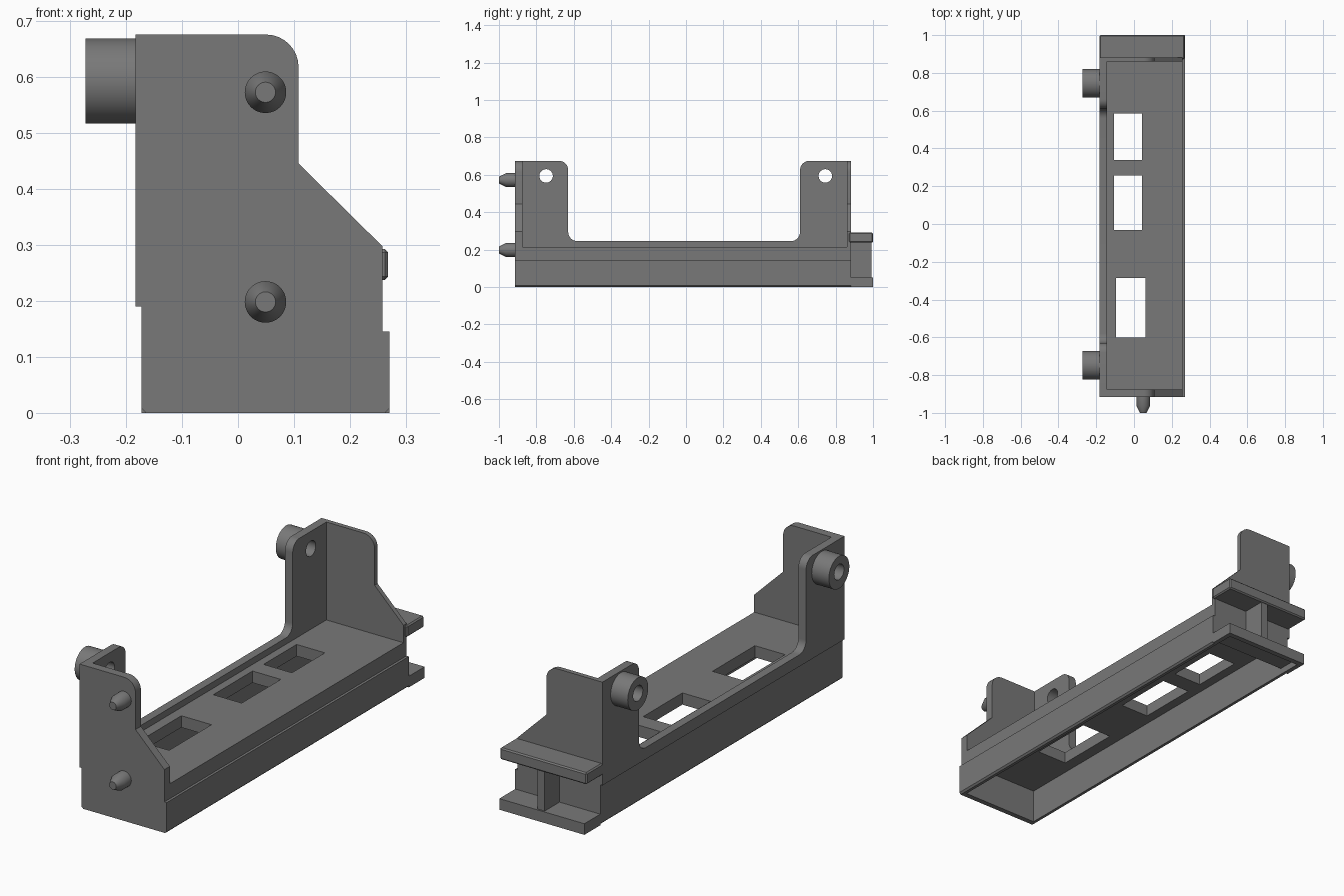
import bpy, bmesh, math
from mathutils import Vector

if "Cube" in bpy.data.objects:
    bpy.data.objects.remove(bpy.data.objects["Cube"])

grey = bpy.data.materials.new("dark_grey")
grey.use_nodes = True
grey.diffuse_color = (0.19, 0.19, 0.19, 1)
grey.node_tree.nodes["Principled BSDF"].inputs["Base Color"].default_value = (0.19, 0.19, 0.19, 1)


def finish(name, bm):
    bmesh.ops.recalc_face_normals(bm, faces=bm.faces[:])
    me = bpy.data.meshes.new(name)
    bm.to_mesh(me)
    bm.free()
    me.materials.append(grey)
    ob = bpy.data.objects.new(name, me)
    bpy.context.collection.objects.link(ob)
    return ob


def prism(name, pts, axis, a, b):
    """Extrude a profile along x (profile is y,z) or y (profile is x,z) from a to b."""
    bm = bmesh.new()
    place = (lambda p: (a, p[0], p[1])) if axis == 'x' else (lambda p: (p[0], a, p[1]))
    face = bm.faces.new([bm.verts.new(place(p)) for p in pts])
    ext = bmesh.ops.extrude_face_region(bm, geom=[face])
    shift = Vector((b - a, 0, 0)) if axis == 'x' else Vector((0, b - a, 0))
    bmesh.ops.translate(bm, vec=shift, verts=[g for g in ext["geom"] if isinstance(g, bmesh.types.BMVert)])
    return finish(name, bm)


def box(name, x, y, z, bevel=0):
    ob = prism(name, [(x[0], z[0]), (x[1], z[0]), (x[1], z[1]), (x[0], z[1])], 'y', *y)
    if bevel:
        mod = ob.modifiers.new("chamfer", 'BEVEL')
        mod.width, mod.segments = bevel, 1
    return ob


def arc(cx, cz, r, start, end, n=8):
    return [(cx + r * math.cos(math.radians(start + (end - start) * i / n)),
             cz + r * math.sin(math.radians(start + (end - start) * i / n))) for i in range(n + 1)]


def lathe(name, rings, axis, origin, n=48):
    """Solid of stacked rings (position, radius) along x or y."""
    bm = bmesh.new()
    loops = []
    for t, r in rings:
        loop = []
        for i in range(n):
            u, v = r * math.cos(math.tau * i / n), r * math.sin(math.tau * i / n)
            co = (t, origin[0] + u, origin[1] + v) if axis == 'x' else (origin[0] + u, t, origin[1] + v)
            loop.append(bm.verts.new(co))
        loops.append(loop)
    for l0, l1 in zip(loops, loops[1:]):
        for i in range(n):
            bm.faces.new((l0[i], l0[(i + 1) % n], l1[(i + 1) % n], l1[i]))
    bm.faces.new(loops[0])
    bm.faces.new(loops[-1])
    return finish(name, bm)


def activate(ob):
    bpy.ops.object.select_all(action='DESELECT')
    ob.select_set(True)
    bpy.context.view_layer.objects.active = ob


def smooth(ob):
    activate(ob)
    bpy.ops.object.shade_smooth_by_angle(angle=math.radians(30))


def cut(ob, cutters):
    activate(ob)
    for c in cutters:
        mod = ob.modifiers.new("cut", 'BOOLEAN')
        mod.operation, mod.solver, mod.object = 'DIFFERENCE', 'EXACT', c
        bpy.ops.object.modifier_apply(modifier=mod.name)


def discard(cutters):
    for c in cutters:
        bpy.data.objects.remove(c)


FRONT, BACK, FLOOR, TOP = -0.915, 0.882, 0.215, 0.675

# Hollow base with a stepped cross-section, open underneath
base = prism("base_tray", [(-0.164, 0), (0.262, 0), (0.27, 0.008), (0.27, 0.145), (0.258, 0.145),
                           (0.258, FLOOR), (-0.183, FLOOR), (-0.183, 0.19), (-0.172, 0.19),
                           (-0.172, 0.008)], 'y', FRONT, BACK)
cavity = box("cavity_cutter", (-0.15, 0.248), (-0.89, 0.86), (-0.1, 0.16))
pocket = box("pocket_cutter", (-0.15, 0.248), (0.8, 0.975), (-0.1, 0.03))
windows = [box("window_cutter", x, y, (0.1, 0.3)) for x, y in (
    ((-0.105, 0.042), (0.34, 0.585)),
    ((-0.105, 0.042), (-0.033, 0.258)),
    ((-0.095, 0.062), (-0.6, -0.285)))]
cut(base, [cavity, pocket] + windows)

# I-shaped tail: foot, upper flange and web
foot = box("tail_foot", (-0.172, 0.27), (BACK, 1.0), (0, 0.052))
cut(foot, [pocket])
box("tail_flange", (-0.183, 0.268), (BACK - 0.01, 1.0), (0.237, 0.292), 0.006)
box("tail_web", (0.04, 0.076), (BACK - 0.01, 0.992), (0.04, 0.245))
discard([cavity, pocket] + windows)

# End plates with a sloped shoulder and one rounded top corner
plate = [(-0.183, FLOOR), (0.258, FLOOR), (0.258, 0.297), (0.108, 0.445)]
plate += arc(0.05, TOP - 0.058, 0.058, 0, 90) + [(-0.183, TOP)]
smooth(prism("front_plate", plate, 'y', FRONT, -0.875))
smooth(prism("back_plate", plate, 'y', 0.86, BACK))

# Side rail rising into a post at each end
rail = [(-0.875, FLOOR), (0.86, FLOOR), (0.86, TOP)]
rail += arc(0.66, TOP - 0.05, 0.05, 90, 180)
rail += arc(0.56, 0.295, 0.05, 0, -90)
rail += arc(-0.58, 0.295, 0.05, 270, 180)
rail += arc(-0.68, TOP - 0.05, 0.05, 0, 90) + [(-0.875, TOP)]
side_rail = prism("side_rail", rail, 'x', -0.183, -0.143)

# Bored bosses on the outside of the posts
for name, y in (("front_boss", -0.748), ("back_boss", 0.745)):
    boss = lathe(name, [(-0.272, 0.076), (-0.18, 0.076)], 'x', (y, 0.592))
    bore = lathe("bore_cutter", [(-0.4, 0.036), (0.0, 0.036)], 'x', (y, 0.594))
    cut(boss, [bore])
    cut(side_rail, [bore])
    discard([bore])
    smooth(boss)
smooth(side_rail)

# Tapered locating pegs on the front
for name, z in (("upper_peg", 0.572), ("lower_peg", 0.198)):
    smooth(lathe(name, [(FRONT + 0.01, 0.037), (-0.962, 0.037), (-1.0, 0.018)], 'y', (0.049, z)))
